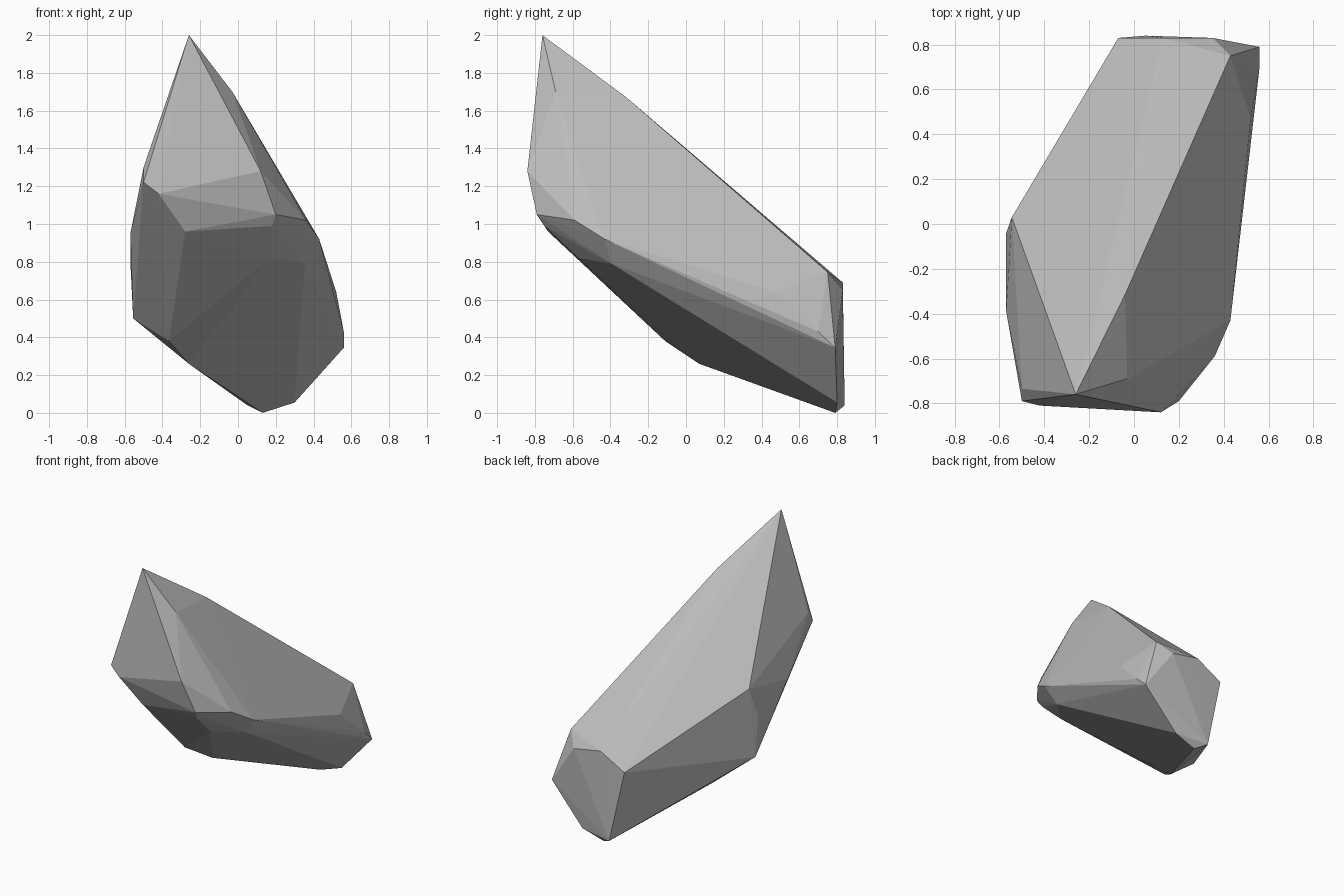
import bpy, bmesh

if "Cube" in bpy.data.objects:
    bpy.data.objects.remove(bpy.data.objects["Cube"])

# Corner points of the faceted boulder, grouped by region
tip = [(-.26, -.76, 2.0), (-.04, -.315, 1.67), (-.03, -.69, 1.70), (-.29, -.04, 1.27)]
front = [(.12, -.84, 1.28), (.20, -.79, 1.05), (-.50, -.79, 1.22), (-.42, -.81, 1.16),
         (.18, -.75, .99), (-.28, -.73, .96), (.17, -.57, .82)]
right = [(.36, -.59, 1.02), (.43, -.43, .92), (.355, -.395, .79), (.52, .47, .64),
         (.56, .70, .43), (.56, .79, .345)]
left = [(-.50, -.735, 1.30), (-.545, .03, 1.03), (-.57, -.39, .95), (-.57, -.04, .80),
        (-.555, -.03, .50)]
base = [(-.365, -.11, .38), (-.26, .07, .26), (.13, .79, 0), (.30, .80, .055), (.05, .84, .04)]
back = [(-.07, .83, .58), (.13, .83, .69), (.35, .83, .65), (.43, .75, .745)]

# Boulder: flat-shaded hull of the corners
bm = bmesh.new()
for co in tip + front + right + left + base + back:
    bm.verts.new(co)
hull = bmesh.ops.convex_hull(bm, input=bm.verts)
loose = [v for v in bm.verts if not v.link_faces]
bmesh.ops.delete(bm, geom=loose, context='VERTS')
bmesh.ops.recalc_face_normals(bm, faces=bm.faces)
mesh = bpy.data.meshes.new("boulder")
bm.to_mesh(mesh)
bm.free()

# Stone colour
stone = bpy.data.materials.new("stone_grey")
stone.diffuse_color = (.5, .5, .5, 1)
stone.use_nodes = True
stone.node_tree.nodes["Principled BSDF"].inputs["Base Color"].default_value = stone.diffuse_color
mesh.materials.append(stone)
boulder = bpy.data.objects.new("boulder", mesh)
bpy.context.collection.objects.link(boulder)
